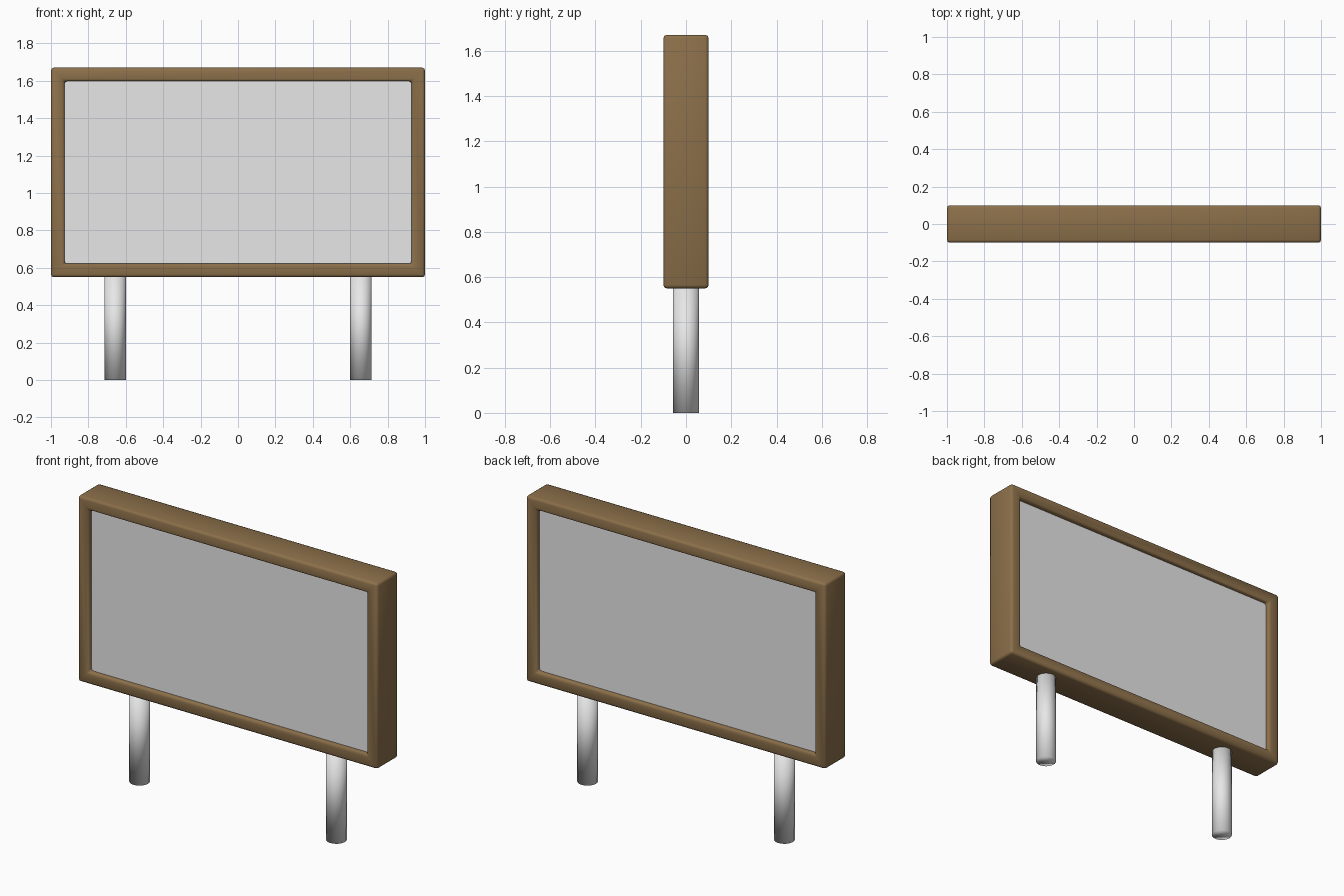
import bpy
import bmesh
from mathutils import Matrix, Vector

if "Cube" in bpy.data.objects:
    bpy.data.objects.remove(bpy.data.objects["Cube"], do_unlink=True)

WIDTH, BOTTOM, TOP, DEPTH = 2.0, 0.55, 1.67, 0.2
BORDER, RECESS, BEVEL = 0.072, 0.03, 0.015
LEG_X, LEG_RADIUS = 0.657, 0.057


def make_material(name, colour):
    mat = bpy.data.materials.new(name)
    mat.use_nodes = True
    mat.diffuse_color = colour
    mat.node_tree.nodes["Principled BSDF"].inputs["Base Color"].default_value = colour
    return mat


def make_object(name, bm, mat, smooth):
    bmesh.ops.recalc_face_normals(bm, faces=bm.faces)
    for face in bm.faces:
        face.smooth = smooth
    mesh = bpy.data.meshes.new(name)
    bm.to_mesh(mesh)
    bm.free()
    mesh.materials.append(mat)
    obj = bpy.data.objects.new(name, mesh)
    bpy.context.collection.objects.link(obj)
    return obj


wood = make_material("brown wood", (0.26, 0.16, 0.068, 1))
grey = make_material("light grey", (0.8, 0.8, 0.8, 1))
mid_z = (BOTTOM + TOP) / 2
half_w, half_h = WIDTH / 2, (TOP - BOTTOM) / 2

# Frame: rectangular section carried round four mitred corners
bm = bmesh.new()
section = [(0, -DEPTH / 2), (BORDER, -DEPTH / 2), (BORDER, DEPTH / 2), (0, DEPTH / 2)]
rings = []
for sx, sz in [(-1, -1), (1, -1), (1, 1), (-1, 1)]:
    rings.append([bm.verts.new((sx * (half_w - inset), y, mid_z + sz * (half_h - inset)))
                  for inset, y in section])
for i in range(4):
    a, b = rings[i], rings[(i + 1) % 4]
    for j in range(4):
        k = (j + 1) % 4
        bm.faces.new((a[j], b[j], b[k], a[k]))
frame = make_object("sign_frame", bm, wood, True)
bevel = frame.modifiers.new("rounded edges", "BEVEL")
bevel.width = BEVEL
bevel.segments = 2

# Display panel, set back from both faces of the frame
bm = bmesh.new()
size = Vector((WIDTH - BORDER * 1.5, DEPTH - 2 * RECESS, TOP - BOTTOM - BORDER * 1.5))
bmesh.ops.create_cube(bm, size=1, matrix=Matrix.Translation((0, 0, mid_z)) @ Matrix.Diagonal(size.to_4d()))
make_object("display_panel", bm, grey, False)

# Round legs
leg_height = BOTTOM + 0.01
for name, side in (("left_leg", 1), ("right_leg", -1)):
    bm = bmesh.new()
    bmesh.ops.create_cone(bm, cap_ends=True, segments=32, radius1=LEG_RADIUS, radius2=LEG_RADIUS,
                          depth=leg_height,
                          matrix=Matrix.Translation((side * LEG_X, 0, leg_height / 2)))
    make_object(name, bm, grey, True)
